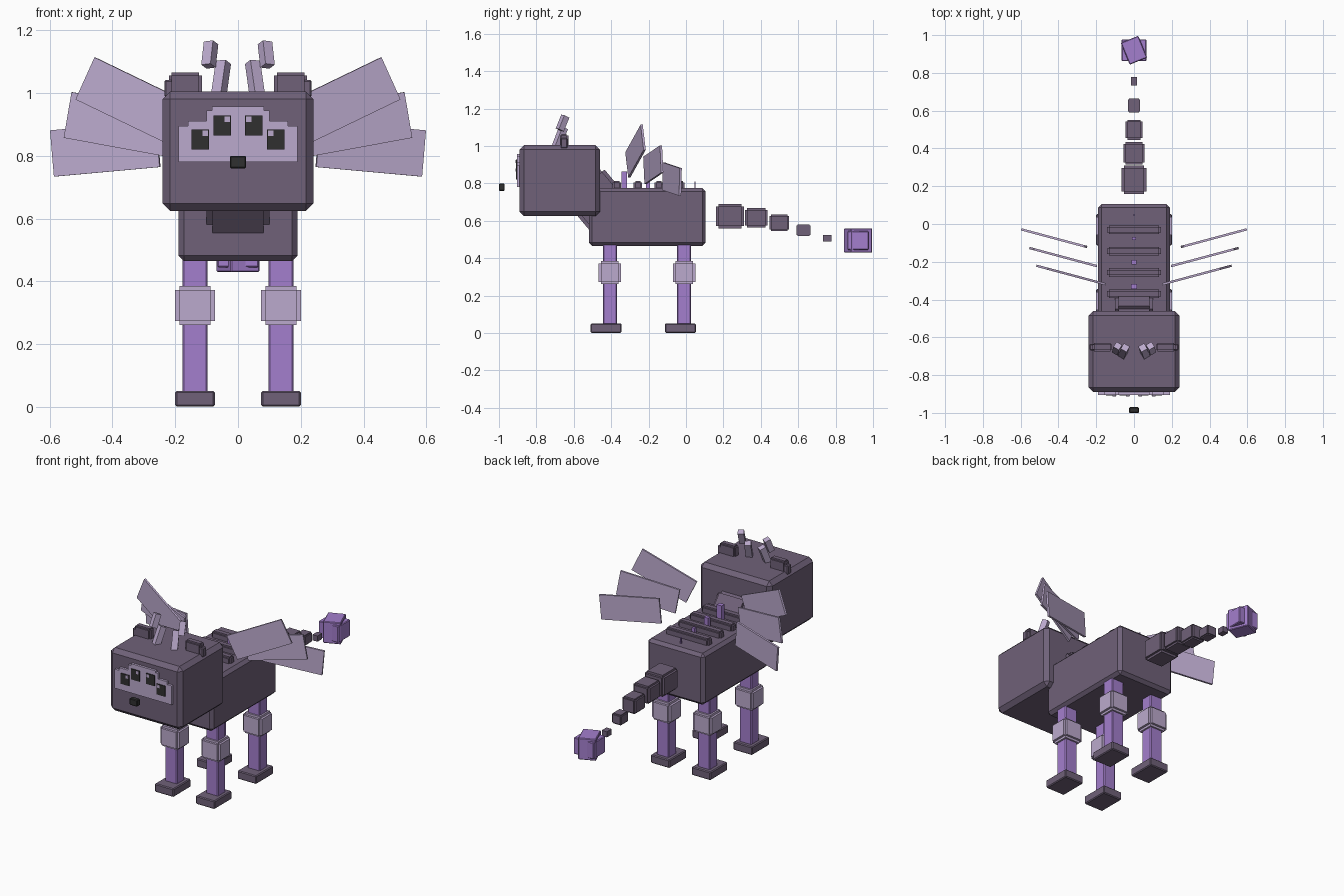
import bpy, bmesh
from math import radians
from mathutils import Matrix, Euler, Vector

cube = bpy.data.objects.get("Cube")
if cube:
    bpy.data.objects.remove(cube)


def material(name, rgb):
    m = bpy.data.materials.new(name)
    m.use_nodes = True
    m.diffuse_color = (*rgb, 1)
    m.node_tree.nodes["Principled BSDF"].inputs["Base Color"].default_value = (*rgb, 1)
    return m


DARK = material("dusky purple", (0.16, 0.12, 0.19))
VIOLET = material("violet", (0.37, 0.21, 0.61))
PALE = material("pale lilac", (0.50, 0.40, 0.61))
BLACK = material("black", (0.03, 0.03, 0.03))


def box(name, center, size, mat, rot=(0, 0, 0), chamfer=0.0, notch=0.0):
    """Box with optional chamfered edges, or edges notched by joining three crossing boxes."""
    bm = bmesh.new()
    size = Vector(size)
    sizes = [size]
    if notch:
        sizes = []
        for axis in range(3):
            s = size - Vector((2 * notch,) * 3)
            s[axis] = size[axis]
            sizes.append(s)
    for s in sizes:
        bmesh.ops.create_cube(bm, size=1, matrix=Matrix.Diagonal((*s, 1)))
    if chamfer:
        bmesh.ops.bevel(bm, geom=bm.edges[:], offset=chamfer, segments=1, affect='EDGES')
    mesh = bpy.data.meshes.new(name)
    bm.to_mesh(mesh)
    bm.free()
    mesh.materials.append(mat)
    ob = bpy.data.objects.new(name, mesh)
    ob.location = center
    ob.rotation_euler = Euler([radians(a) for a in rot])
    bpy.context.collection.objects.link(ob)
    return ob


def pair(name, center, size, mat, rot=(0, 0, 0), **kw):
    """Matching boxes on both sides."""
    x, y, z = center
    a, b, c = rot
    box("left_" + name, center, size, mat, rot, **kw)
    box("right_" + name, (-x, y, z), size, mat, (a, -b, -c), **kw)


# Body, neck and head
box("body", (0, -0.207, 0.62), (0.38, 0.625, 0.31), DARK, chamfer=0.018)
box("neck", (0, -0.47, 0.705), (0.2, 0.27, 0.25), DARK, (40, 0, 0), notch=0.018)
box("head", (0, -0.675, 0.815), (0.48, 0.43, 0.38), DARK, chamfer=0.024)

# Face mask in stepped tiers
for i, (width, low, high) in enumerate([(0.38, 0.78, 0.895), (0.32, 0.89, 0.912),
                                        (0.2, 0.91, 0.945), (0.165, 0.94, 0.957)]):
    box(f"face_mask_{i + 1}", (0, -0.895, (low + high) / 2),
        (width, 0.018, high - low), PALE)

# Eyes with glints, and the nose floating in front
for name, x, z in [("inner_eye", 0.05, 0.897), ("outer_eye", 0.12, 0.852)]:
    pair(name, (x, -0.905, z), (0.056, 0.008, 0.064), BLACK)
    pair(name + "_glint", (x - 0.016, -0.909, z + 0.02), (0.018, 0.006, 0.018), PALE)
box("nose", (0, -0.985, 0.78), (0.052, 0.03, 0.04), BLACK, chamfer=0.004)

# Ears and bent horns
pair("ear", (0.168, -0.652, 1.025), (0.105, 0.045, 0.08), DARK, notch=0.009)
pair("ear_tip", (0.21, -0.652, 1.015), (0.05, 0.035, 0.055), DARK, chamfer=0.005)
pair("horn_base", (0.054, -0.675, 1.045), (0.036, 0.036, 0.115), PALE, (-22, 4, 30))
pair("horn_tip", (0.09, -0.66, 1.123), (0.034, 0.034, 0.08), PALE, (-22, 6, 30))

# Legs with knees and feet
for place, y in [("front", -0.407), ("back", -0.01)]:
    pair(place + "_leg", (0.137, y, 0.25), (0.08, 0.075, 0.45), VIOLET, chamfer=0.005)
    pair(place + "_knee", (0.137, y, 0.323), (0.126, 0.12, 0.124), PALE, notch=0.013)
    pair(place + "_foot", (0.137, y - 0.02, 0.026), (0.126, 0.165, 0.05), DARK, chamfer=0.005)

# Back ridges and spikes between them
for i, y in enumerate([-0.37, -0.257, -0.145, -0.03]):
    box(f"back_ridge_{i + 1}", (0, y, 0.788), (0.285, 0.046, 0.05), DARK, notch=0.009)
for i, (y, top, width) in enumerate([(-0.33, 0.865, 0.034), (-0.203, 0.838, 0.028),
                                     (-0.077, 0.822, 0.02), (0.048, 0.81, 0.008)]):
    box(f"back_spike_{i + 1}", (0, y, (0.76 + top) / 2),
        (width, width * 0.8, top - 0.76), VIOLET)

# Wing blades, fanned out
for i, (center, pitch) in enumerate([((0.333, -0.27, 0.973), 25),
                                     ((0.375, -0.175, 0.9), 10),
                                     ((0.423, -0.075, 0.823), -5)]):
    pair(f"wing_blade_{i + 1}", center, (0.35, 0.012, 0.148), PALE, (0, -pitch, 15))

# Tail of shrinking floating segments
for i, (y, z, length, width, height) in enumerate([(0.235, 0.625, 0.15, 0.13, 0.13),
                                                   (0.375, 0.617, 0.12, 0.11, 0.105),
                                                   (0.498, 0.59, 0.105, 0.088, 0.09),
                                                   (0.628, 0.55, 0.075, 0.064, 0.062)]):
    box(f"tail_segment_{i + 1}", (0, y, z), (width, length, height), DARK, notch=width * 0.1)
box("tail_segment_5", (0, 0.756, 0.507), (0.034, 0.045, 0.034), DARK)

# Tail tip of two crossed blocks
box("tail_tip", (0, 0.92, 0.495), (0.1, 0.125, 0.13), VIOLET, (0, 0, 22), chamfer=0.004)
box("tail_tip_core", (0, 0.92, 0.495), (0.132, 0.115, 0.1), VIOLET, chamfer=0.004)
